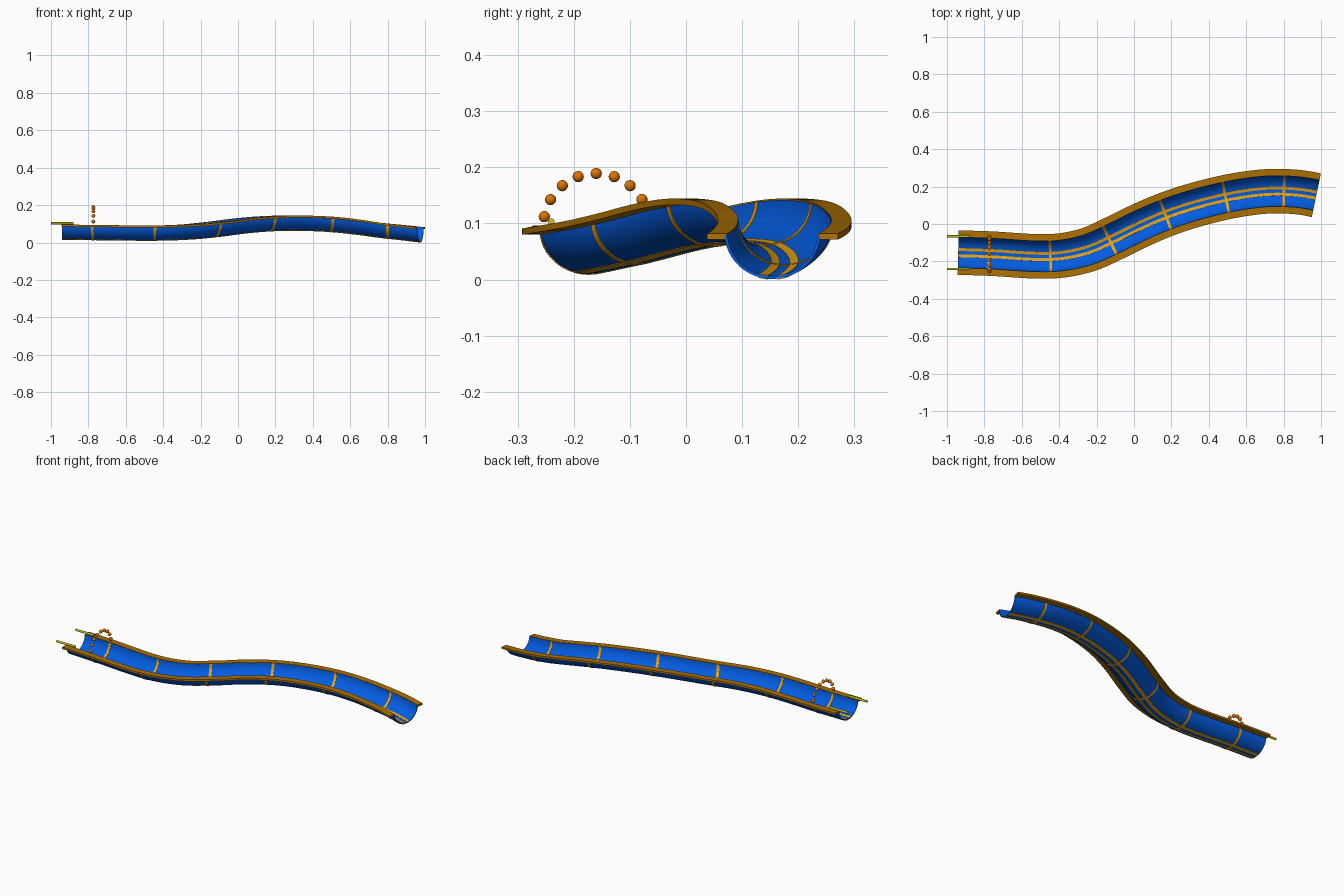
import bpy, bmesh, math
from mathutils import Vector, Matrix

if "Cube" in bpy.data.objects:
    bpy.data.objects.remove(bpy.data.objects["Cube"])


def material(name, rgb):
    m = bpy.data.materials.new(name)
    m.diffuse_color = (*rgb, 1)
    m.use_nodes = True
    m.node_tree.nodes["Principled BSDF"].inputs["Base Color"].default_value = m.diffuse_color
    return m


BLUE = material("chute blue", (0.001, 0.107, 0.75))
BROWN = material("rim bronze", (0.42, 0.165, 0.001))
GOLD = material("trim gold", (0.80, 0.37, 0.008))
ORANGE = material("bead orange", (0.74, 0.17, 0.001))
YELLOW = material("handle yellow", (0.65, 0.56, 0.01))

# Centre line of the chute: x, y, height of the rim top (first and last only set slopes)
PATH = [(-1.1, -.150, .096), (-.94, -.153, .096), (-.775, -.158, .094),
        (-.45, -.173, .091), (-.26, -.142, .097), (-.1, -.073, .112),
        (.05, .000, .131), (.19, .058, .142), (.33, .103, .144),
        (.5, .145, .137), (.65, .169, .121), (.76, .176, .106),
        (.88, .170, .093), (.975, .154, .082), (1.1, .124, .072)]
START, END = -.94, .975


def centre(x):
    """Smooth cubic through the path points."""
    i = max(k for k in range(1, len(PATH) - 2) if PATH[k][0] <= x + 1e-9 or k == 1)
    p0, p1, p2, p3 = PATH[i - 1:i + 3]
    h = p2[0] - p1[0]
    t = (x - p1[0]) / h
    out = [x]
    for c in (1, 2):
        m1 = (p2[c] - p0[c]) / (p2[0] - p0[0]) * h
        m2 = (p3[c] - p1[c]) / (p3[0] - p1[0]) * h
        out.append((2*t**3 - 3*t**2 + 1) * p1[c] + (t**3 - 2*t**2 + t) * m1
                   + (3*t**2 - 2*t**3) * p2[c] + (t**3 - t**2) * m2)
    return Vector(out)


def side(x):
    """Horizontal direction across the chute."""
    d = centre(x + .004) - centre(x - .004)
    return Vector((-d.y, d.x, 0)).normalized()


def finish(name, bm, mat):
    bmesh.ops.recalc_face_normals(bm, faces=bm.faces)
    me = bpy.data.meshes.new(name)
    bm.to_mesh(me)
    bm.free()
    ob = bpy.data.objects.new(name, me)
    bpy.context.collection.objects.link(ob)
    me.materials.append(mat)
    bpy.ops.object.select_all(action='DESELECT')
    ob.select_set(True)
    bpy.context.view_layer.objects.active = ob
    bpy.ops.object.shade_smooth_by_angle(angle=math.radians(35))
    return ob


def sweep(name, profile, mat, a=START, b=END, steps=72, fixed=None):
    """Carry a closed (across, up) profile along the centre line."""
    bm = bmesh.new()
    rows = []
    for k in range(steps + 1):
        x = a + (b - a) * k / steps
        # rings stay square to the chute, so their edges are parallel
        c, n = centre(x), side(x if fixed is None else fixed)
        rows.append([bm.verts.new(c + n * u + Vector((0, 0, v))) for u, v in profile])
    m = len(profile)
    for r, s in zip(rows, rows[1:]):
        for j in range(m):
            bm.faces.new((r[j], r[(j + 1) % m], s[(j + 1) % m], s[j]))
    bm.faces.new(rows[0])
    bm.faces.new(rows[-1])
    return finish(name, bm, mat)


def trough(grow, t0, t1, n):
    """Curved strip of the trough wall between two angles measured from the bottom."""
    ts = [t0 + (t1 - t0) * k / n for k in range(n + 1)]
    outer = [((.087 + grow) * math.sin(t), -(.081 + grow) * math.cos(t)) for t in ts]
    inner = [((.082 - grow) * math.sin(t), -(.076 - grow) * math.cos(t)) for t in ts]
    return outer + inner[::-1]


# Half-pipe body
Q = math.radians(88)
sweep("chute", trough(0, -Q, Q, 24), BLUE)

# Flat rims and the pair of lane stripes along the bottom, sharing the body's facets
F = 2 * Q / 24
for s, label in ((1, "back"), (-1, "front")):
    sweep(label + "_rim", [(s * .083, 0), (s * .119, 0), (s * .119, -.011), (s * .083, -.011)], BROWN)
    sweep(label + "_lane_stripe", trough(.0012, s * F * .85, s * F * 2.4, 4), GOLD)

# Joint rings around the trough
for i, x in enumerate((-.775, -.447, -.13, .168, .49, .802)):
    sweep("joint_ring_%d" % (i + 1), trough(.0016, -Q, Q, 24), GOLD,
          x - .007, x + .007, 1, fixed=x)

# Arch of beads over the entrance
for i in range(9):
    a = math.radians(10 + 20 * i)
    bm = bmesh.new()
    bmesh.ops.create_uvsphere(bm, u_segments=16, v_segments=10, radius=.01)
    bmesh.ops.translate(bm, verts=bm.verts,
                        vec=(-.773, -.16 + .094 * math.cos(a), .096 + .093 * math.sin(a)))
    finish("arch_bead_%d" % (i + 1), bm, ORANGE)

# Entrance hand bars
for y, label in ((-.066, "back"), (-.24, "front")):
    bm = bmesh.new()
    bmesh.ops.create_cone(bm, cap_ends=True, segments=14, radius1=.006, radius2=.006, depth=.12,
                          matrix=Matrix.Translation((-.94, y, .103)) @ Matrix.Rotation(math.pi / 2, 4, 'Y'))
    finish(label + "_hand_bar", bm, YELLOW)
